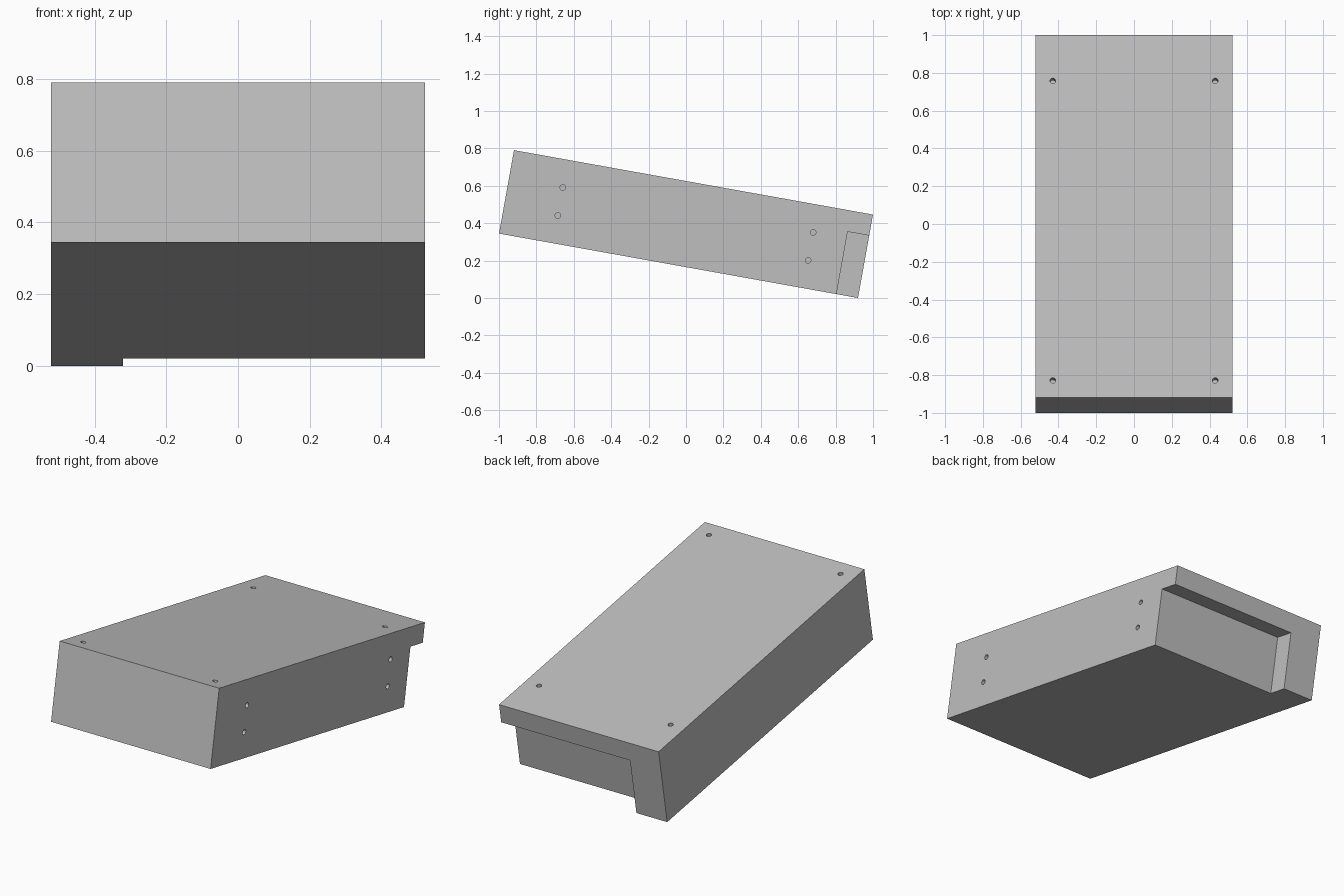
import bpy
import math
from mathutils import Matrix

if "Cube" in bpy.data.objects:
    bpy.data.objects.remove(bpy.data.objects["Cube"], do_unlink=True)

WIDTH, LENGTH, HEIGHT = 1.042, 1.95, 0.453
TILT = math.radians(10.17)
HOLE_RADIUS, HOLE_DEPTH = 0.015, 0.06

grey = bpy.data.materials.new("light grey")
grey.use_nodes = True
colour = (0.52, 0.52, 0.52, 1)
grey.diffuse_color = colour
grey.node_tree.nodes["Principled BSDF"].inputs["Base Color"].default_value = colour


def block(name, low, high):
    """Box between two opposite corners."""
    bpy.ops.mesh.primitive_cube_add(size=1)
    ob = bpy.context.object
    ob.name = name
    centre = [(a + b) / 2 for a, b in zip(low, high)]
    size = [b - a for a, b in zip(low, high)]
    ob.data.transform(Matrix.Translation(centre) @ Matrix.Diagonal((*size, 1)))
    ob.data.materials.append(grey)
    return ob


def drill(name, centre, rotation=(0, 0, 0)):
    """Cylinder cutter centred on the surface being drilled."""
    bpy.ops.mesh.primitive_cylinder_add(vertices=12, radius=HOLE_RADIUS,
                                        depth=2 * HOLE_DEPTH,
                                        location=centre, rotation=rotation)
    ob = bpy.context.object
    ob.name = name
    ob.data.materials.append(grey)
    return ob


# Main solid body, built level
hx, hy, hz = WIDTH / 2, LENGTH / 2, HEIGHT / 2
body = block("body", (-hx, -hy, -hz), (hx, hy, hz))

# Recess under the rear lip, open to the left side and below
cutters = [block("rear_recess", (-0.32, hy - 0.117, -hz - 0.1),
                 (hx + 0.1, hy + 0.1, -hz + 0.339))]

# Screw holes in the top corners
for x in (-0.43, 0.43):
    for y in (-0.882, 0.729):
        cutters.append(drill("top_hole", (x, y, hz)))

# Screw hole pairs in the left side
for y in (-0.683, 0.677):
    for z in (-0.076, 0.076):
        cutters.append(drill("side_hole", (hx, y, z), (0, math.pi / 2, 0)))

# Cut everything out of the body
bpy.context.view_layer.objects.active = body
for cutter in cutters:
    cutter.hide_render = True
    cut = body.modifiers.new("cut", "BOOLEAN")
    cut.operation = "DIFFERENCE"
    cut.solver = "EXACT"
    cut.object = cutter
    bpy.ops.object.modifier_apply(modifier=cut.name)
    bpy.data.objects.remove(cutter, do_unlink=True)

# Tilt down toward the back and stand the lowest edge on the ground
body.data.transform(Matrix.Rotation(-TILT, 4, "X"))
lowest = min(v.co.z for v in body.data.vertices)
body.data.transform(Matrix.Translation((0, 0, -lowest)))
